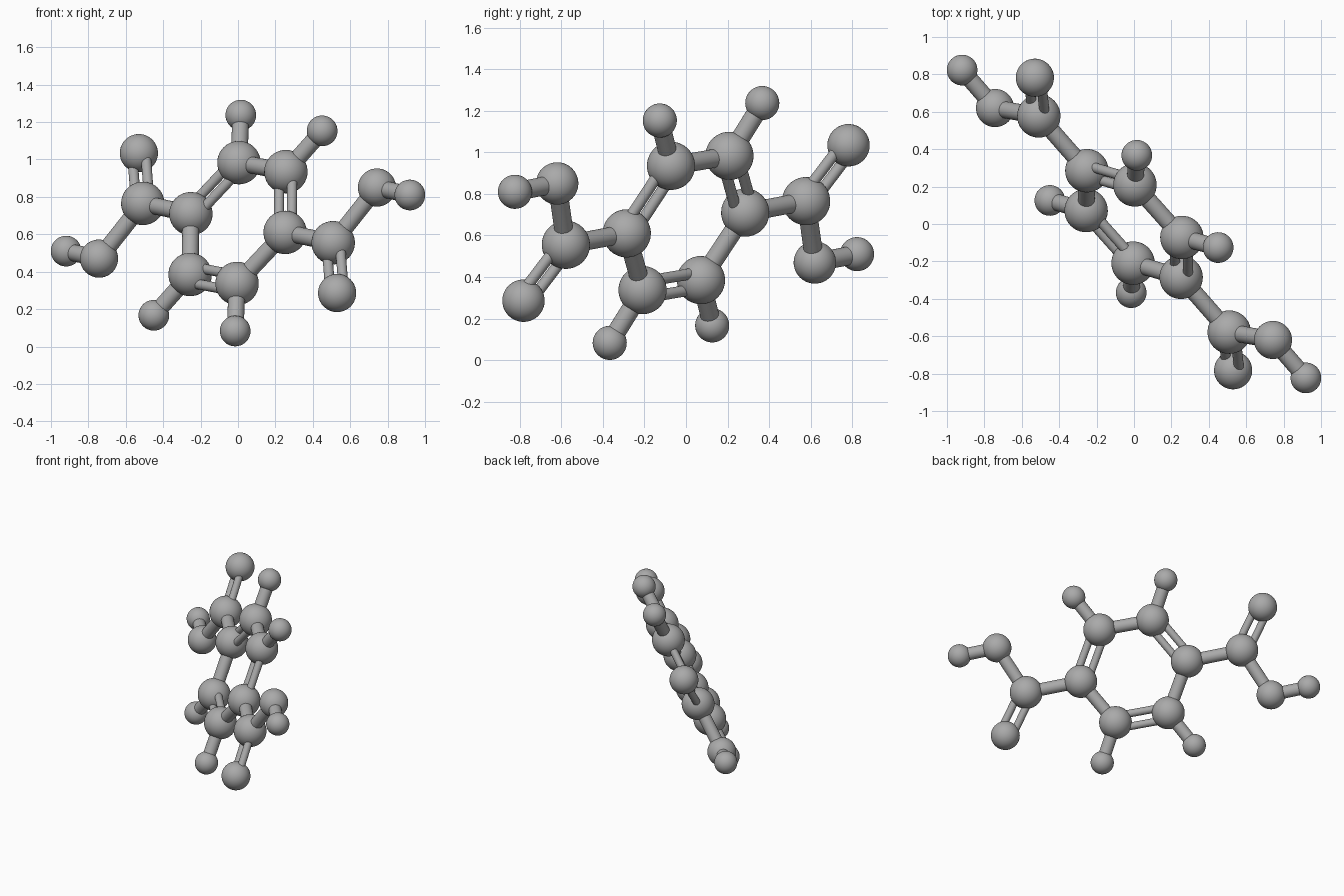
import bpy
from mathutils import Vector

cube = bpy.data.objects.get("Cube")
if cube:
    bpy.data.objects.remove(cube, do_unlink=True)

grey = bpy.data.materials.new("plain grey")
grey.use_nodes = True
COLOUR = (0.4, 0.4, 0.4, 1)
grey.diffuse_color = COLOUR
grey.node_tree.nodes["Principled BSDF"].inputs["Base Color"].default_value = COLOUR

CENTRE = Vector((0, 0, 0.66))
RADIUS = {"carbon": 0.116, "oxygen": 0.102, "hydrogen": 0.082}
SINGLE_RADIUS, DOUBLE_RADIUS, DOUBLE_OFFSET = 0.045, 0.027, 0.045

# One half of the molecule, measured from its centre
half = {
    "inner_carbon": (-0.252, 0.285, 0.05),
    "upper_carbon": (0.005, 0.209, 0.323),
    "side_carbon": (0.256, -0.072, 0.275),
    "acid_carbon": (-0.509, 0.578, 0.105),
    "double_oxygen": (-0.53, 0.782, 0.374),
    "single_oxygen": (-0.743, 0.62, -0.19),
    "acid_hydrogen": (-0.919, 0.823, -0.15),
    "upper_hydrogen": (0.015, 0.367, 0.577),
    "side_hydrogen": (0.45, -0.126, 0.493),
}

# The other half is the same, reflected through the centre
atoms = {}
for name, offset in half.items():
    atoms["first_" + name] = CENTRE + Vector(offset)
    atoms["second_" + name] = CENTRE - Vector(offset)

ring = ["first_inner_carbon", "first_upper_carbon", "first_side_carbon",
        "second_inner_carbon", "second_upper_carbon", "second_side_carbon"]
normal = (atoms[ring[0]] - CENTRE).cross(atoms[ring[2]] - CENTRE).normalized()


def finish(name):
    obj = bpy.context.object
    obj.name = name
    obj.data.materials.append(grey)
    bpy.ops.object.shade_smooth_by_angle()


def rod(name, start, end, radius):
    axis = end - start
    bpy.ops.mesh.primitive_cylinder_add(
        vertices=32, radius=radius, depth=axis.length, location=(start + end) / 2,
        rotation=axis.to_track_quat("Z", "Y").to_euler())
    finish(name)


def bond(a, b, double=False):
    start, end = atoms[a], atoms[b]
    if not double:
        rod(f"bond_{a}_to_{b}", start, end, SINGLE_RADIUS)
        return
    # A double bond is two thin rods side by side in the molecule's plane
    side = normal.cross(end - start).normalized() * DOUBLE_OFFSET
    for label, shift in (("one", side), ("two", -side)):
        rod(f"double_bond_{label}_{a}_to_{b}", start + shift, end + shift, DOUBLE_RADIUS)


# Atoms
for name, place in atoms.items():
    bpy.ops.mesh.primitive_uv_sphere_add(
        segments=48, ring_count=24, radius=RADIUS[name.split("_")[-1]], location=place,
        rotation=normal.to_track_quat("Z", "Y").to_euler())
    finish(name)

# Ring bonds alternate between double and single
for i, name in enumerate(ring):
    bond(name, ring[(i + 1) % len(ring)], double=i % 2 == 0)

# Side groups
for end in ("first_", "second_"):
    for a, b, double in (
            ("inner_carbon", "acid_carbon", False),
            ("acid_carbon", "double_oxygen", True),
            ("acid_carbon", "single_oxygen", False),
            ("single_oxygen", "acid_hydrogen", False),
            ("upper_carbon", "upper_hydrogen", False),
            ("side_carbon", "side_hydrogen", False)):
        bond(end + a, end + b, double)
